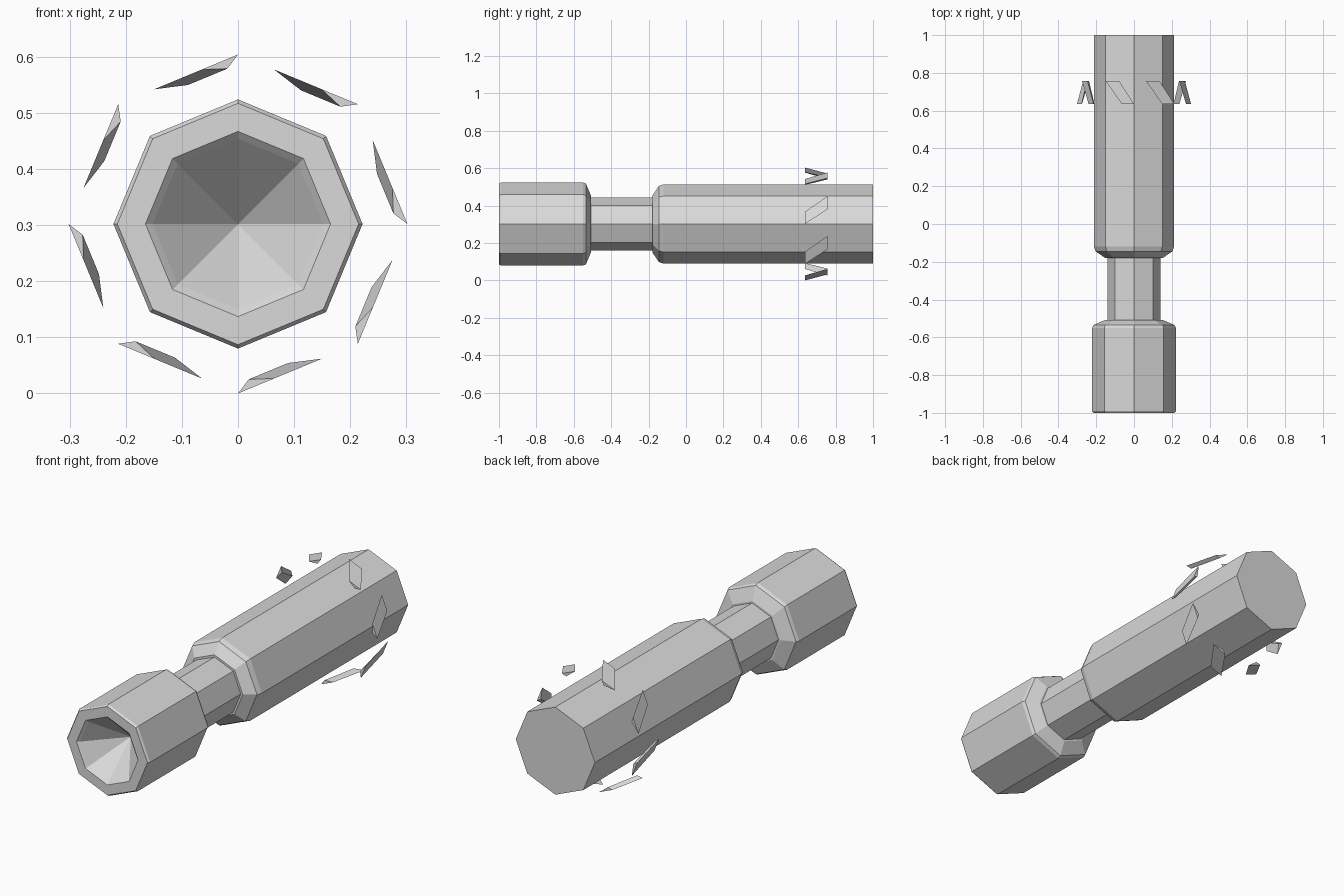
import bpy, bmesh, math
from mathutils import Matrix, Vector

SIDES = 8
AXIS_Z = 0.302

cube = bpy.data.objects.get("Cube")
if cube:
    bpy.data.objects.remove(cube, do_unlink=True)

grey = bpy.data.materials.new("light grey metal")
grey.use_nodes = True
grey.diffuse_color = (0.7, 0.7, 0.7, 1)
grey.node_tree.nodes["Principled BSDF"].inputs["Base Color"].default_value = (0.7, 0.7, 0.7, 1)


def finish(name, bm):
    """Turn a bmesh into a flat shaded object lying on the shared axis."""
    bmesh.ops.remove_doubles(bm, verts=bm.verts, dist=0.0005)
    bmesh.ops.recalc_face_normals(bm, faces=bm.faces)
    mesh = bpy.data.meshes.new(name)
    bm.to_mesh(mesh)
    bm.free()
    mesh.materials.append(grey)
    obj = bpy.data.objects.new(name, mesh)
    obj.location.z = AXIS_Z
    bpy.context.collection.objects.link(obj)
    return obj


def lathe(name, profile):
    """Spin (radius, y) points round the y axis into an octagonal solid."""
    bm = bmesh.new()
    verts = [bm.verts.new((0, y, r)) for r, y in profile]
    edges = [bm.edges.new(pair) for pair in zip(verts, verts[1:])]
    bmesh.ops.spin(bm, geom=verts + edges, cent=(0, 0, 0), axis=(0, 1, 0),
                   angle=math.tau, steps=SIDES, use_merge=True)
    return finish(name, bm)


# Head with bevelled rim and conical hollow
lathe("emitter_head", [
    (0, -0.82), (0.152, -0.988), (0.165, -1), (0.215, -1), (0.222, -0.99),
    (0.222, -0.55), (0.215, -0.535), (0.15, -0.507), (0, -0.507)])

# Narrow neck joining head and grip
lathe("neck", [(0, -0.53), (0.141, -0.53), (0.141, -0.16), (0, -0.16)])

# Long grip with sloped shoulder and flat end
lathe("grip", [
    (0, -0.18), (0.152, -0.18), (0.203, -0.145), (0.212, -0.12),
    (0.212, 1), (0, 1)])

# Ring of slanted triangular fins floating around the grip
FIN_RADIUS = 0.302
along = Vector((-math.cos(math.pi / 8), 0, -math.sin(math.pi / 8)))
inward = Vector((math.sin(math.pi / 8), 0, -math.cos(math.pi / 8)))
# Each section: y, then (distance along the side, depth) of three corners
sections = [
    (0.635, [(0, 0), (0.07, 0), (0.027, 0.016)]),
    (0.757, [(0.085, 0), (0.162, 0), (0.103, 0.016)])]

for i in range(SIDES):
    bm = bmesh.new()
    front, back = [
        [bm.verts.new(Vector((0, y, FIN_RADIUS)) + along * s + inward * d)
         for s, d in corners] for y, corners in sections]
    bm.faces.new(front)
    bm.faces.new(back)
    for a in range(3):
        b = (a + 1) % 3
        bm.faces.new((front[a], front[b], back[b], back[a]))
    bmesh.ops.rotate(bm, verts=bm.verts, cent=(0, 0, 0),
                     matrix=Matrix.Rotation(math.tau * i / SIDES, 3, 'Y'))
    finish(f"fin_{i + 1}", bm)
